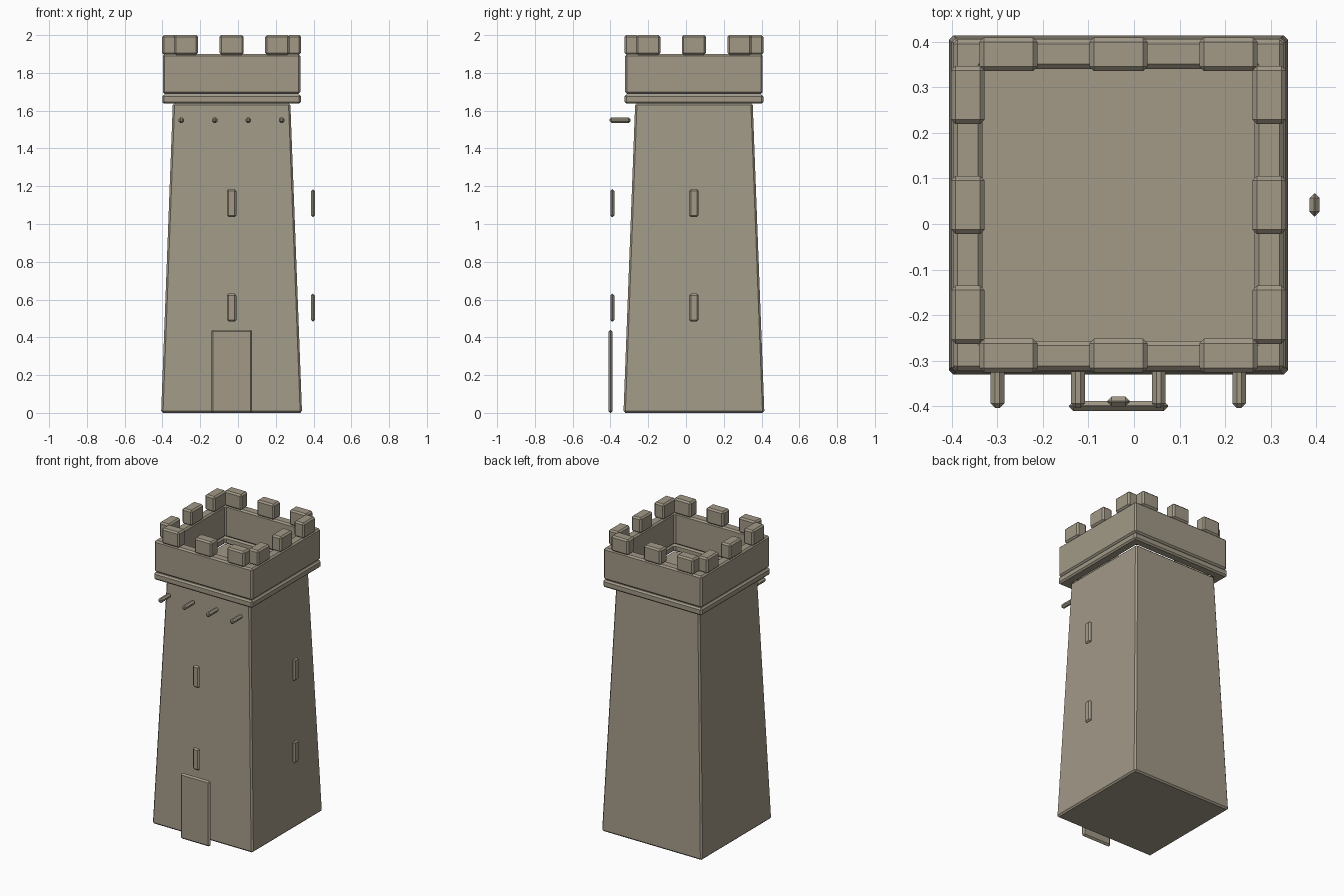
import bpy
import bmesh
from mathutils import Vector

default = bpy.data.objects.get("Cube")
if default:
    bpy.data.objects.remove(default, do_unlink=True)

CX, CY = -0.034, 0.042   # centre of the tower shaft
BEVEL = 0.01

stone = bpy.data.materials.new("grey_brown_stone")
stone.use_nodes = True
colour = (0.36, 0.32, 0.245, 1)
stone.diffuse_color = colour
stone.node_tree.nodes["Principled BSDF"].inputs["Base Color"].default_value = colour


def finish(name, bm, bevel=BEVEL):
    """Turn a bmesh into a chamfered stone object."""
    bmesh.ops.recalc_face_normals(bm, faces=bm.faces)
    mesh = bpy.data.meshes.new(name)
    bm.to_mesh(mesh)
    bm.free()
    mesh.materials.append(stone)
    obj = bpy.data.objects.new(name, mesh)
    bpy.context.collection.objects.link(obj)
    mod = obj.modifiers.new("chamfer", 'BEVEL')
    mod.width = bevel
    mod.segments = 1
    mod.limit_method = 'ANGLE'
    return obj


def box(name, centre, size, taper=1.0, bevel=BEVEL):
    """Chamfered block; taper scales its top face."""
    bm = bmesh.new()
    bmesh.ops.create_cube(bm, size=1)
    for v in bm.verts:
        k = taper if v.co.z > 0 else 1
        v.co = Vector((v.co.x * size[0] * k, v.co.y * size[1] * k, v.co.z * size[2]))
        v.co += Vector(centre)
    return finish(name, bm, bevel)


def frame(name, outer, inner, z0, z1):
    """Square ring swept round the tower from a rectangular section."""
    bm = bmesh.new()
    section = [(outer, z0), (outer, z1), (inner, z1), (inner, z0)]
    corners = [(-1, -1), (1, -1), (1, 1), (-1, 1)]
    loops = [[bm.verts.new((CX + sx * r, CY + sy * r, z)) for r, z in section]
             for sx, sy in corners]
    for i in range(4):
        a, b = loops[i], loops[(i + 1) % 4]
        for j in range(4):
            k = (j + 1) % 4
            bm.faces.new((a[j], b[j], b[k], a[k]))
    return finish(name, bm)


# Tapered shaft, its top is the floor inside the parapet
box("tower_shaft", (CX, CY, 0.82), (0.746, 0.746, 1.64), taper=0.834)

# Ledge and parapet wall
frame("ledge", 0.367, 0.302, 1.637, 1.686)
frame("parapet_wall", 0.364, 0.299, 1.688, 1.90)

# Three merlons on each side
for i in range(3):
    along = (i - 1) * 0.2415
    for side, sign in (("front", -1), ("back", 1)):
        box(f"{side}_merlon_{i + 1}", (CX + along, CY + sign * 0.331, 1.948),
            (0.128, 0.074, 0.104))
    for side, sign in (("right", -1), ("left", 1)):
        box(f"{side}_merlon_{i + 1}", (CX + sign * 0.331, CY + along, 1.948),
            (0.074, 0.128, 0.104))

# Door slab and window slits standing proud of the walls
box("door", (CX, -0.40, 0.22), (0.218, 0.022, 0.44))
for i, z in enumerate((0.557, 1.11)):
    box(f"front_window_{i + 1}", (CX, -0.39, z), (0.05, 0.022, 0.148))
    box(f"left_window_{i + 1}", (0.397, CY, z), (0.022, 0.05, 0.148))

# Row of projecting beams under the ledge
for i in range(4):
    box(f"beam_{i + 1}", (-0.30 + i * 0.177, -0.349, 1.55), (0.03, 0.11, 0.03))
